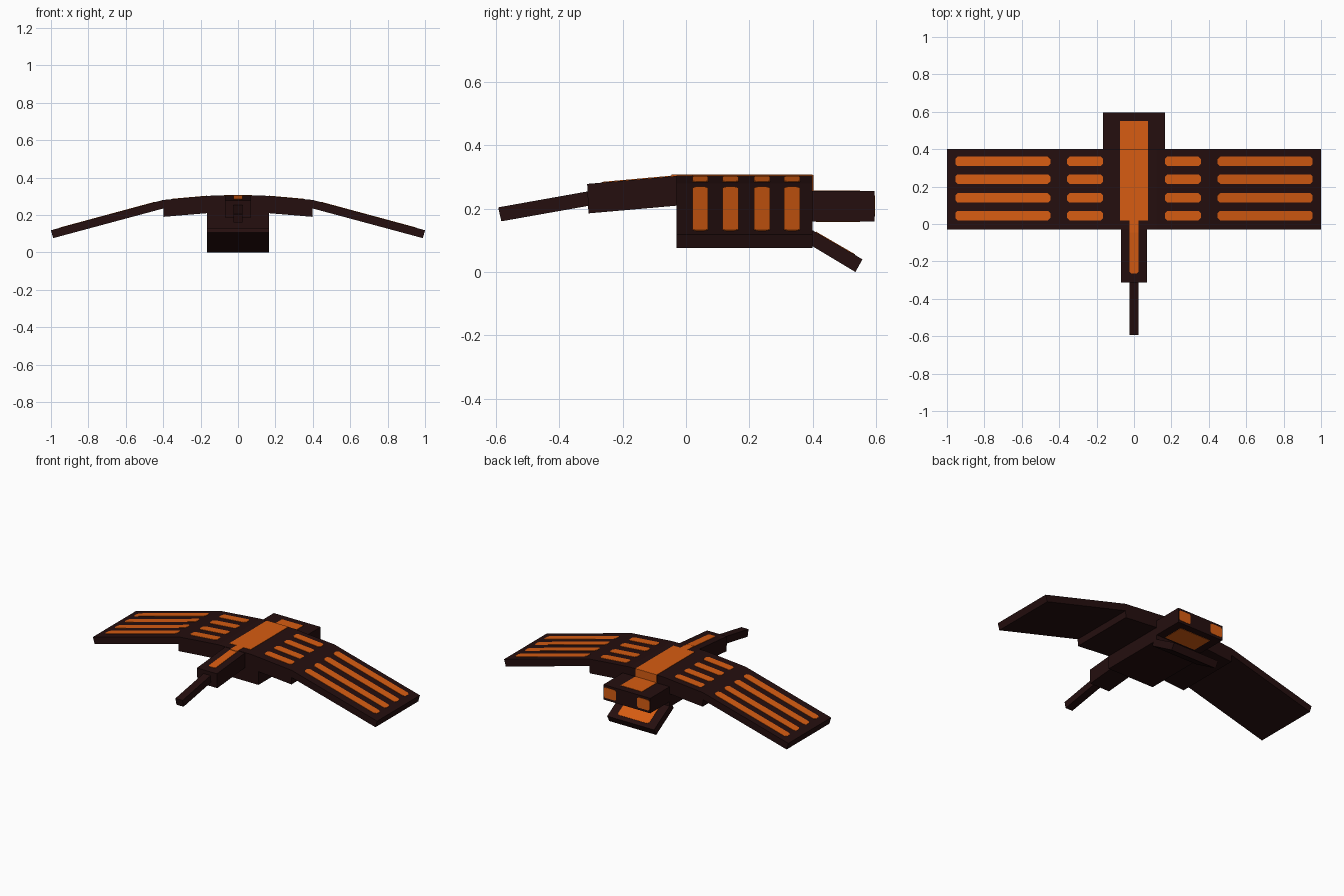
import bpy, bmesh
from mathutils import Vector

cube = bpy.data.objects.get("Cube")
if cube:
    bpy.data.objects.remove(cube, do_unlink=True)


def material(name, color):
    m = bpy.data.materials.new(name)
    m.use_nodes = True
    m.diffuse_color = color
    m.node_tree.nodes["Principled BSDF"].inputs["Base Color"].default_value = color
    return m


DARK = material("dark_brown", (0.018, 0.0045, 0.0045, 1))
ORANGE = material("burnt_orange", (0.68, 0.108, 0.006, 1))


def extrude(name, points, offset, mat):
    """Solid made by sweeping a closed outline along an offset."""
    bm = bmesh.new()
    face = bm.faces.new([bm.verts.new(p) for p in points])
    ext = bmesh.ops.extrude_face_region(bm, geom=[face])
    moved = [g for g in ext["geom"] if isinstance(g, bmesh.types.BMVert)]
    bmesh.ops.translate(bm, verts=moved, vec=offset)
    if not any(len(f.verts) == len(points) and f is face for f in bm.faces):
        bm.faces.new(reversed([v for v in bm.verts if v not in moved]))
    bmesh.ops.recalc_face_normals(bm, faces=bm.faces)
    mesh = bpy.data.meshes.new(name)
    bm.to_mesh(mesh)
    bm.free()
    mesh.materials.append(mat)
    ob = bpy.data.objects.new(name, mesh)
    bpy.context.collection.objects.link(ob)
    return ob


def side_part(name, half_width, profile):
    """Part with a (y, z) side profile, centred on x."""
    pts = [Vector((-half_width, y, z)) for y, z in profile]
    return extrude(name, pts, Vector((2 * half_width, 0, 0)), DARK)


def front_part(name, profile, y0=-0.03, y1=0.40):
    """Part with an (x, z) front profile, running back along y."""
    pts = [Vector((x, y0, z)) for x, z in profile]
    return extrude(name, pts, Vector((0, y1 - y0, 0)), DARK)


def plate(name, start, end, across, width, chamfer=0.0):
    """Thin inlay from start to end, widened along the across direction."""
    start, end, across = Vector(start), Vector(end), Vector(across)
    along = (end - start).normalized()
    length, half, c = (end - start).length, width / 2, chamfer
    if c:
        outline = [(c, -half), (length - c, -half), (length, c - half), (length, half - c),
                   (length - c, half), (c, half), (0, half - c), (0, c - half)]
    else:
        outline = [(0, -half), (length, -half), (length, half), (0, half)]
    normal = along.cross(across).normalized()
    pts = [start + along * a + across * b - normal * 0.002 for a, b in outline]
    return extrude(name, pts, normal * 0.004, ORANGE)


# Hull and raised spine
front_part("hull", [(-0.165, 0.125), (0.165, 0.125), (0.165, 0.29), (-0.165, 0.29)])
front_part("spine", [(-0.12, 0.2), (0.12, 0.2), (0.12, 0.305), (-0.12, 0.305)])

# Neck, beak and tail
side_part("neck", 0.07, [(-0.308, 0.185), (0.0, 0.212), (0.0, 0.303), (-0.03, 0.303), (-0.312, 0.278)])
side_part("beak", 0.025, [(-0.583, 0.16), (-0.29, 0.212), (-0.29, 0.258), (-0.593, 0.204)])
side_part("tail_block", 0.165, [(0.38, 0.16), (0.595, 0.16), (0.595, 0.255), (0.38, 0.255)])
side_part("tail_flap", 0.165, [(0.36, 0.105), (0.535, 0.0), (0.557, 0.04), (0.38, 0.143)])

# Wings with four rows of inlaid stripes
WING_ROWS = [0.045, 0.14, 0.24, 0.335]
for side, s in (("left", 1), ("right", -1)):
    front_part(side + "_inner_wing",
               [(s * 0.1, 0.215), (s * 0.397, 0.19), (s * 0.4, 0.28), (s * 0.12, 0.305), (s * 0.1, 0.305)])
    front_part(side + "_outer_wing",
               [(s * 0.39, 0.237), (s * 0.988, 0.076), (s * 1.0, 0.118), (s * 0.4, 0.28), (s * 0.39, 0.28)])
    for i, y in enumerate(WING_ROWS, 1):
        plate(f"{side}_inner_stripe_{i}", (s * 0.165, y, 0.301), (s * 0.357, y, 0.284), (0, 1, 0), 0.05, 0.012)
        plate(f"{side}_outer_stripe_{i}", (s * 0.447, y, 0.2675), (s * 0.955, y, 0.130), (0, 1, 0), 0.05, 0.012)
    # Tail lamps on the rear face
    plate(side + "_tail_lamp", (s * 0.075, 0.595, 0.208), (s * 0.16, 0.595, 0.208), (0, 0, 1), 0.066, 0.008)

# Spine, neck and tail inlays
X = (1, 0, 0)
plate("spine_inlay", (0, 0.02, 0.305), (0, 0.40, 0.305), X, 0.15)
plate("spine_back_inlay", (0, 0.40, 0.255), (0, 0.40, 0.306), X, 0.15)
plate("tail_inlay", (0, 0.40, 0.255), (0, 0.55, 0.255), X, 0.15)
plate("neck_inlay", (0, -0.265, 0.2825), (0, -0.03, 0.3035), X, 0.05, 0.01)
plate("neck_joint_inlay", (0, -0.045, 0.305), (0, 0.022, 0.305), X, 0.05)
plate("tail_under_inlay", (0, 0.41, 0.16), (0, 0.55, 0.16), X, 0.22)
plate("flap_inlay", (0, 0.41, 0.1255), (0, 0.533, 0.054), X, 0.22, 0.01)
